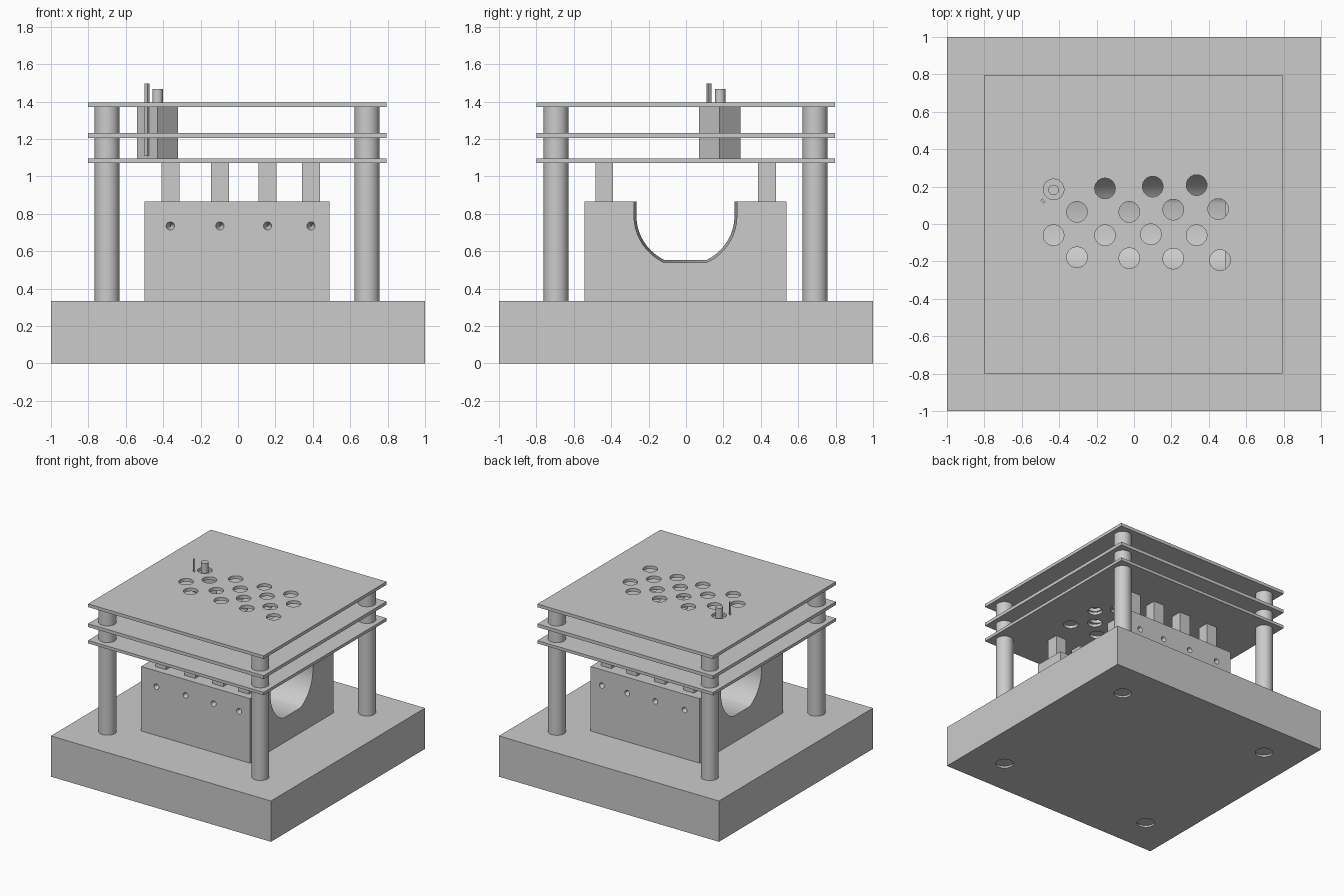
import bpy, bmesh, math
from mathutils import Matrix, Vector

default = bpy.data.objects.get("Cube")
if default:
    bpy.data.objects.remove(default, do_unlink=True)

grey = bpy.data.materials.new("plain grey")
grey.use_nodes = True
colour = (0.6, 0.6, 0.6, 1)
grey.diffuse_color = colour
grey.node_tree.nodes["Principled BSDF"].inputs["Base Color"].default_value = colour


def finish(name, bm):
    bmesh.ops.recalc_face_normals(bm, faces=bm.faces)
    mesh = bpy.data.meshes.new(name)
    bm.to_mesh(mesh)
    bm.free()
    mesh.materials.append(grey)
    obj = bpy.data.objects.new(name, mesh)
    bpy.context.collection.objects.link(obj)
    return obj


def activate(obj):
    bpy.ops.object.select_all(action='DESELECT')
    obj.select_set(True)
    bpy.context.view_layer.objects.active = obj


def smooth(obj):
    activate(obj)
    bpy.ops.object.shade_smooth_by_angle(angle=math.radians(35))


def box(name, x, y, z0, z1, sx, sy, turn=0):
    bm = bmesh.new()
    matrix = (Matrix.Translation((x, y, (z0 + z1) / 2)) @ Matrix.Rotation(turn, 4, 'Z')
              @ Matrix.Diagonal((sx, sy, z1 - z0, 1)))
    bmesh.ops.create_cube(bm, size=1, matrix=matrix)
    return finish(name, bm)


def add_cylinder(bm, x, y, z0, z1, r, sides=40):
    bmesh.ops.create_cone(bm, cap_ends=True, segments=sides, radius1=r, radius2=r,
                          depth=z1 - z0, matrix=Matrix.Translation((x, y, (z0 + z1) / 2)))


def cylinder(name, *args):
    bm = bmesh.new()
    add_cylinder(bm, *args)
    obj = finish(name, bm)
    smooth(obj)
    return obj


def cut(obj, bm):
    cutter = finish("cutter", bm)
    cutter.hide_render = True
    mod = obj.modifiers.new("holes", 'BOOLEAN')
    mod.operation, mod.solver, mod.object = 'DIFFERENCE', 'EXACT', cutter
    activate(obj)
    bpy.ops.object.modifier_apply(modifier=mod.name)
    bpy.data.objects.remove(cutter, do_unlink=True)
    smooth(obj)


# Base slab with shallow recesses under the columns
base = box("base", 0, 0, 0, 0.335, 2, 2)
corners = [(x, y) for x in (-0.7, 0.69) for y in (-0.695, 0.69)]
bm = bmesh.new()
for x, y in corners:
    add_cylinder(bm, x, y, -0.1, 0.015, 0.066)
cut(base, bm)

# Corner columns
for x, y in corners:
    cylinder("column", x, y, 0.33, 1.38, 0.066)

# Central block with a slightly tapered trough along x
BOTTOM, TOP = 0.335, 0.865


def section(bm, x, r, floor):
    centre = 0.79
    limit = math.acos((centre - floor) / r)
    arc = [limit + (math.pi / 2 - limit) * i / 14 for i in range(15)]
    side = [(r * math.sin(a), centre - r * math.cos(a)) for a in arc] + [(r, TOP)]
    trough = [(-y, z) for y, z in reversed(side)] + side
    outline = [(-0.54, BOTTOM), (-0.54, TOP)] + trough + [(0.54, TOP), (0.54, BOTTOM)]
    return [bm.verts.new((x, y - 0.003, z)) for y, z in outline]


bm = bmesh.new()
left = section(bm, 0.49, 0.275, 0.54)
right = section(bm, -0.5, 0.262, 0.553)
for i in range(len(left)):
    j = (i + 1) % len(left)
    bm.faces.new((left[i], left[j], right[j], right[i]))
bm.faces.new(left)
bm.faces.new(right)
block = finish("trough_block", bm)

# Small countersunk holes on the front and back of the block
post_x = (-0.362, -0.097, 0.158, 0.39)
bm = bmesh.new()
for x in post_x:
    for y, turn in ((-0.543, -1), (0.537, 1)):
        bmesh.ops.create_cone(
            bm, cap_ends=True, segments=24, radius1=0.001, radius2=0.024, depth=0.07,
            matrix=Matrix.Translation((x, y - turn * 0.03, 0.735))
            @ Matrix.Rotation(-turn * math.pi / 2, 4, 'X'))
cut(block, bm)

# Square posts carrying the lowest plate
for x in post_x:
    for y in (-0.437, 0.433):
        box("post", x, y, 0.86, 1.075, 0.096, 0.096)

# Three perforated plates
holes = [(-0.43, 0.185), (-0.155, 0.19), (0.1, 0.2), (0.335, 0.208),
         (-0.305, 0.065), (-0.025, 0.065), (0.21, 0.077), (0.45, 0.08),
         (-0.43, -0.06), (-0.155, -0.06), (0.09, -0.055), (0.335, -0.06),
         (-0.305, -0.178), (-0.025, -0.183), (0.21, -0.185), (0.46, -0.193)]
for name, z0, z1 in (("lower_plate", 1.072, 1.096), ("middle_plate", 1.206, 1.233),
                     ("upper_plate", 1.37, 1.396)):
    plate = box(name, -0.005, -0.002, z0, z1, 1.596, 1.596)
    bm = bmesh.new()
    for x, y in holes:
        add_cylinder(bm, x, y, z0 - 0.1, z1 + 0.1, 0.055)
    cut(plate, bm)

# Turned square housing with its plunger and flat strip
box("housing", -0.43, 0.18, 1.09, 1.372, 0.156, 0.156, math.pi / 4)
cylinder("plunger", -0.43, 0.182, 1.36, 1.466, 0.028, 32)
box("strip", -0.487, 0.123, 1.11, 1.496, 0.024, 0.012, -math.pi / 4)
